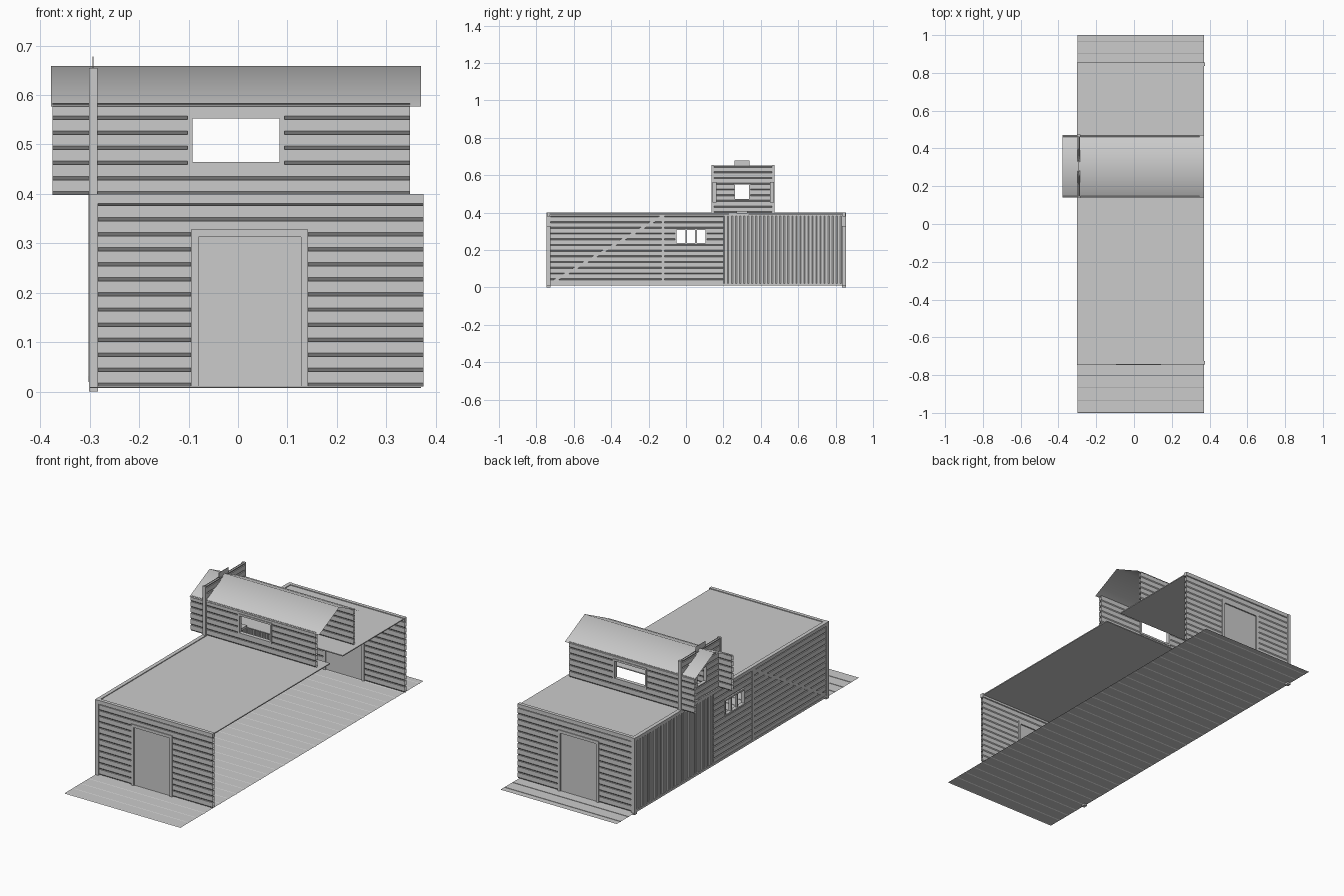
import bpy, bmesh
from mathutils import Vector

if "Cube" in bpy.data.objects:
    bpy.data.objects.remove(bpy.data.objects["Cube"])

grey = bpy.data.materials.new("plain_grey")
grey.use_nodes = True
GREY = (0.6, 0.6, 0.6, 1)
grey.diffuse_color = GREY
grey.node_tree.nodes["Principled BSDF"].inputs["Base Color"].default_value = GREY

# For a wall facing each axis: which world axes run along it, up it and out of it
AXES = {"x": (0 + 1, 2, 0), "y": (0, 2, 1), "z": (0, 1, 2)}


def finish(name, bm):
    mesh = bpy.data.meshes.new(name)
    bm.to_mesh(mesh)
    bm.free()
    mesh.materials.append(grey)
    obj = bpy.data.objects.new(name, mesh)
    bpy.context.collection.objects.link(obj)
    return obj


def box(name, x, y, z):
    bm = bmesh.new()
    bmesh.ops.create_cube(bm, size=1)
    for v in bm.verts:
        v.co = [lo + (c + 0.5) * (hi - lo) for c, (lo, hi) in zip(v.co, (x, y, z))]
    return finish(name, bm)


def slab(name, plane, c, u, v, t):
    """Box lying in a wall plane, t thick to either side of it."""
    spans = [None] * 3
    for axis, span in zip(AXES[plane], (u, v, (c - t, c + t))):
        spans[axis] = span
    return box(name, *spans)


def boards(name, plane, c, u, v, pitch, holes=(), upright=False,
           sides=(1, -1), depth=0.006, bevel=0.007):
    """Sheet of overlapping boards, with rectangular openings cut out."""
    axes = AXES[plane]
    along, stack = (v, u) if upright else (u, v)
    profile, s = [], stack[0]
    while s < stack[1] - 0.002:
        top = min(s + pitch, stack[1])
        profile += [(s, 0), (min(s + bevel, top), depth), (top, depth)]
        s += pitch
    bm = bmesh.new()
    for side in sides:
        rows = []
        for s, w in profile:
            row = []
            for a in along:
                co = [0, 0, 0]
                pair = (s, a) if upright else (a, s)
                for axis, val in zip(axes, (*pair, c + side * (w + 0.001))):
                    co[axis] = val
                row.append(bm.verts.new(co))
            rows.append(row)
        faces = [bm.faces.new((p[0], p[1], q[1], q[0])) for p, q in zip(rows, rows[1:])]
        faces[1].normal_update()
        if faces[1].normal[axes[2]] * side < 0:
            bmesh.ops.reverse_faces(bm, faces=faces)
    for hole in holes:
        for axis, span in zip(axes, hole):
            for cut in span:
                at, no = Vector(), Vector()
                at[axis], no[axis] = cut, 1
                bmesh.ops.bisect_plane(bm, geom=bm.verts[:] + bm.edges[:] + bm.faces[:],
                                       plane_co=at, plane_no=no)
        inside = [f for f in bm.faces if all(
            lo < f.calc_center_median()[a] < hi for a, (lo, hi) in zip(axes, hole))]
        bmesh.ops.delete(bm, geom=inside, context="FACES")
    return finish(name, bm)


def frame(name, plane, c, u, v, w, t, sill=True):
    """Trim boards around an opening."""
    slab(name + "_trim_low", plane, c, (u[0] - w, u[0]), v, t)
    slab(name + "_trim_high", plane, c, (u[1], u[1] + w), v, t)
    slab(name + "_head", plane, c, (u[0] - w, u[1] + w), (v[1], v[1] + w), t)
    if sill:
        slab(name + "_sill", plane, c, (u[0] - w, u[1] + w), (v[0] - w, v[0]), t)


LEFT, RIGHT = -0.293, 0.37
FRONT, BACK = -0.735, 0.845
BASE, TOP = 0.01, 0.395
PITCH = 0.0305

# Plank platform
boards("plank_platform", "z", 0.006, (-0.30, 0.37), (-1, 1), 0.0655,
       sides=(1,), depth=0.002, bevel=0.004)

# End walls with doors
door_u, door_v = (-0.08, 0.127), (BASE, 0.313)
for label, y in (("front", FRONT), ("back", BACK)):
    boards(label + "_wall", "y", y, (LEFT, 0.375), (BASE, 0.38), PITCH, [(door_u, door_v)])
    slab(label + "_door", "y", y, door_u, door_v, 0.004)
    frame(label + "_door", "y", y, door_u, door_v, 0.015, 0.011, sill=False)
    slab(label + "_top_rail", "y", y, (-0.30, 0.375), (0.38, 0.4), 0.009)
    box(label + "_corner_post", (-0.302, -0.283), (y - 0.011, y + 0.011), (0, 0.4))

# Long side wall: horizontal boards, then upright boards
win_u, win_v = (-0.05, 0.105), (0.237, 0.308)
boards("side_wall", "x", LEFT, (FRONT, 0.2), (BASE, TOP), PITCH, [(win_u, win_v)])
boards("side_wall_upright", "x", LEFT, (0.2, BACK), (BASE, TOP), 0.0215, upright=True)
frame("side_window", "x", LEFT, win_u, win_v, 0.008, 0.01)
for i in (1, 2):
    y = win_u[0] + i * (win_u[1] - win_u[0]) / 3
    slab("side_window_bar", "x", LEFT, (y - 0.005, y + 0.005), win_v, 0.006)
slab("side_wall_batten", "x", LEFT, (-0.132, -0.115), (0.02, 0.385), 0.01)
slab("side_top_rail", "x", LEFT, (FRONT, BACK), (0.382, 0.4), 0.01)
slab("side_bottom_rail", "x", LEFT, (FRONT, BACK), (BASE, 0.022), 0.009)

# Diagonal brace
brace_start, brace_end = Vector((LEFT, -0.72, 0.025)), Vector((LEFT, -0.13, 0.38))
run = brace_end - brace_start
brace = box("diagonal_brace", (-0.01, 0.01), (0, run.length), (-0.007, 0.007))
brace.location = brace_start
brace.rotation_euler = Vector((0, 1, 0)).rotation_difference(run).to_euler()

# Main roof in two halves with a gap beneath the raised cabin
for label, y in (("front", (FRONT - 0.005, 0.23)), ("back", (0.335, BACK))):
    box(label + "_roof", (LEFT, RIGHT), y, (0.391, 0.396))

# Raised cabin walls
cab_win_u, cab_win_v = (-0.092, 0.084), (0.464, 0.553)
for label, y in (("front", 0.152), ("back", 0.46)):
    boards("cabin_" + label + "_wall", "y", y, (-0.375, 0.348), (0.398, 0.583), PITCH,
           [(cab_win_u, cab_win_v)])
    frame("cabin_" + label + "_window", "y", y, cab_win_u, cab_win_v, 0.01, 0.01)

# Flat-topped end wall of the raised cabin
end_u, end_v = (0.262, 0.338), (0.472, 0.55)
boards("cabin_end_wall", "x", LEFT, (0.14, 0.472), (0.398, 0.652), PITCH, [(end_u, end_v)])
frame("cabin_end_window", "x", LEFT, end_u, end_v, 0.006, 0.009)
for y in (0.143, 0.467):
    slab("cabin_end_post", "x", LEFT, (y - 0.006, y + 0.006), (0.39, 0.655), 0.009)
slab("cabin_end_cap", "x", LEFT, (0.26, 0.34), (0.65, 0.678), 0.001)
box("cabin_end_ledge", (-0.302, -0.178), (0.27, 0.33), (0.396, 0.409))

# Smooth gable roof of the raised cabin
bm = bmesh.new()
rows = [[bm.verts.new((x, y, z)) for x in (-0.378, RIGHT)]
        for y, z in ((0.14, 0.577), (0.306, 0.659), (0.47, 0.577))]
for p, q in zip(rows, rows[1:]):
    bm.faces.new((p[0], p[1], q[1], q[0])).smooth = True
finish("cabin_roof", bm)
